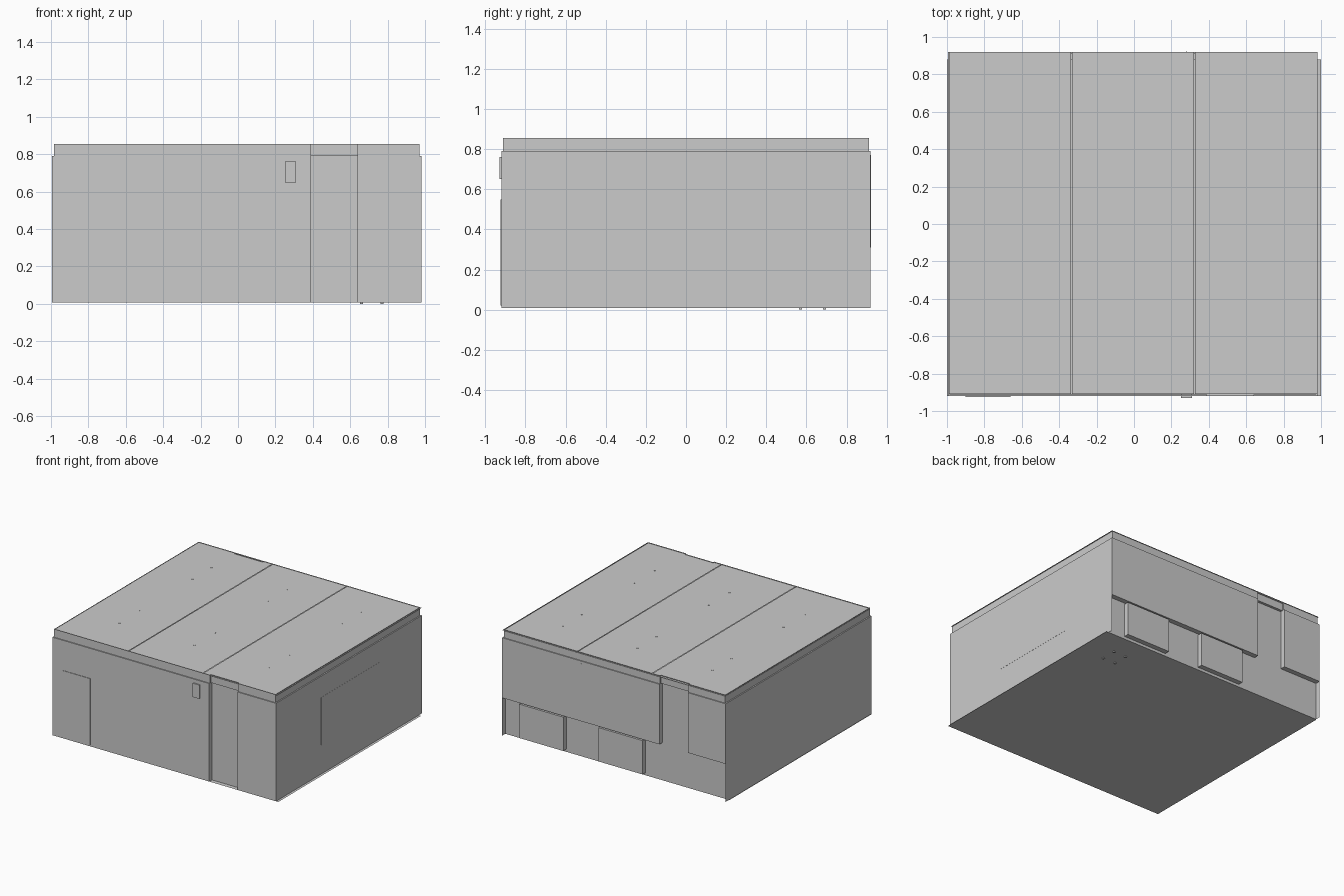
import bpy, bmesh

if "Cube" in bpy.data.objects:
    bpy.data.objects.remove(bpy.data.objects["Cube"])


def finish(name, bm):
    bmesh.ops.remove_doubles(bm, verts=bm.verts, dist=0.0005)
    bmesh.ops.recalc_face_normals(bm, faces=bm.faces)
    mesh = bpy.data.meshes.new(name)
    bm.to_mesh(mesh)
    bm.free()
    ob = bpy.data.objects.new(name, mesh)
    bpy.context.collection.objects.link(ob)
    return ob


def box(name, x, y, z):
    """Box from (min, max) ranges on each axis."""
    bm = bmesh.new()
    bmesh.ops.create_cube(bm, size=1)
    for v in bm.verts:
        v.co = [r[0] + (c + 0.5) * (r[1] - r[0]) for r, c in zip((x, y, z), v.co)]
    return finish(name, bm)


def sheet(name, pts):
    bm = bmesh.new()
    bm.faces.new([bm.verts.new(p) for p in pts])
    return finish(name, bm)


def outline(x0, x1, y0, y1, front, back):
    """Room plan with a pillar niche in the front and the back wall."""
    return [(x0, y0), (0.39, y0), (0.39, y0 + front), (0.64, y0 + front), (0.64, y0), (x1, y0),
            (x1, y1), (-0.41, y1), (-0.41, y1 - back), (-0.66, y1 - back), (-0.66, y1), (x0, y1)]


def loft(name, rings):
    bm = bmesh.new()
    loops = [[bm.verts.new((x, y, z)) for x, y in plan] for plan, z in rings]
    for a, b in zip(loops, loops[1:]):
        for i in range(len(a)):
            j = (i + 1) % len(a)
            bm.faces.new((a[i], a[j], b[j], b[i]))
    return finish(name, bm)


# Room shell: low back wall set in, window wall above, cornice on top
low = outline(-0.995, 0.98, -0.92, 0.88, 0.035, 0)
high = outline(-0.995, 0.98, -0.92, 0.92, 0.035, 0.04)
trim = outline(-0.985, 0.97, -0.912, 0.912, 0.012, 0.012)
loft("walls", [(low, 0.008), (low, 0.31), (high, 0.31), (high, 0.79)])
loft("cornice", [(high, 0.79), (trim, 0.79), (trim, 0.855)])

# Side wall ends beside the low back wall
for side, x in (("left", -0.995), ("right", 0.98)):
    sheet(side + "_wall_end", [(x, 0.88, 0.008), (x, 0.92, 0.008), (x, 0.92, 0.31), (x, 0.88, 0.31)])

# Floor and three ceiling panels
sheet("floor", [(-1, -0.92, 0.008), (1, -0.92, 0.008), (1, 0.88, 0.008), (-1, 0.88, 0.008)])
for a, b in ((-0.99, -0.336), (-0.332, 0.322), (0.326, 0.98)):
    sheet("ceiling_panel", [(a, -0.91, 0.85), (b, -0.91, 0.85), (b, 0.92, 0.85), (a, 0.92, 0.85)])

# Radiator niches pushed out of the back wall
for a, b in ((0.44, 0.83), (-0.26, 0.13)):
    box("radiator_niche", (a, b), (0.88, 0.92), (0.03, 0.30))

# Window seam on the back wall
box("window_seam", (0.277, 0.283), (0.915, 0.922), (0.31, 0.77))

# Door, wall box and board
box("door", (-0.90, -0.66), (-0.924, -0.912), (0.02, 0.55))
box("wall_box", (0.25, 0.31), (-0.93, -0.91), (0.65, 0.76))
box("board", (0.966, 0.981), (-0.35, 0.38), (0.24, 0.62))

# Hanging lamps on pairs of rods
for x in (-0.66, 0, 0.66):
    for y0, y1 in ((-0.55, -0.29), (0.37, 0.61)):
        box("lamp", (x - 0.025, x + 0.025), (y0 - 0.06, y1 + 0.06), (0.70, 0.72))
        for y in (y0, y1):
            box("lamp_rod", (x - 0.005, x + 0.005), (y - 0.005, y + 0.005), (0.72, 0.852))

# Desk feet showing under the floor
for x in (0.66, 0.77):
    for y in (0.57, 0.69):
        box("desk_foot", (x - 0.008, x + 0.008), (y - 0.008, y + 0.008), (0, 0.02))
